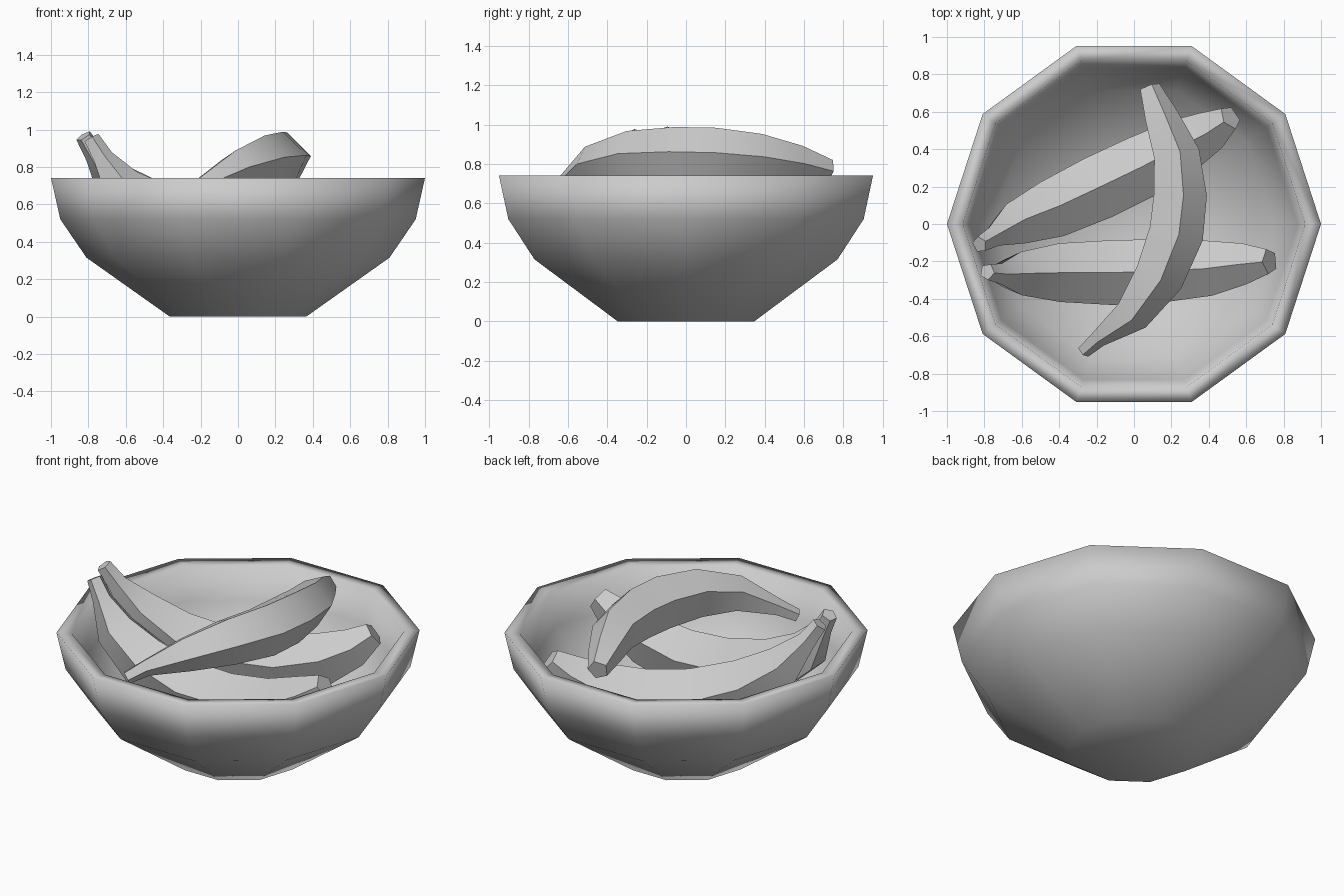
import bpy, math
from mathutils import Vector

if "Cube" in bpy.data.objects:
    bpy.data.objects.remove(bpy.data.objects["Cube"])


def make_object(name, verts, faces):
    mesh = bpy.data.meshes.new(name)
    mesh.from_pydata(verts, [], faces)
    mesh.update()
    ob = bpy.data.objects.new(name, mesh)
    bpy.context.collection.objects.link(ob)
    return ob


def skin(name, rings):
    """Join equal-sized rings of points with quads and cap both ends."""
    n = len(rings[0])
    verts = [p for ring in rings for p in ring]
    faces = [(i * n + j, i * n + (j + 1) % n, (i + 1) * n + (j + 1) % n, (i + 1) * n + j)
             for i in range(len(rings) - 1) for j in range(n)]
    last = (len(rings) - 1) * n
    faces.append(tuple(reversed(range(n))))
    faces.append(tuple(range(last, last + n)))
    return make_object(name, verts, faces)


# Bowl: ten-sided profile, up the outside, over the rim, down the inside
profile = [(0.365, 0), (0.81, 0.315), (0.95, 0.52), (1.0, 0.742),
           (0.915, 0.735), (0.875, 0.54), (0.75, 0.36), (0.34, 0.07)]
bowl = skin("bowl", [[(r * math.cos(k * math.tau / 10), r * math.sin(k * math.tau / 10), z)
                      for k in range(10)] for r, z in profile])
for poly in bowl.data.polygons:
    poly.use_smooth = True

# Bananas: five-sided section swept from stem to tip, one ridge facing up
RADII = [0.045, 0.058, 0.122, 0.165, 0.182, 0.178, 0.155, 0.115, 0.07]


def banana(name, path, thickness=1.0, up=(0, 0, 1), lean=(0, 0, 0)):
    pts = [Vector(p) for p in path]
    last = len(pts) - 1
    rings = []
    for i, p in enumerate(pts):
        t = (pts[min(i + 1, last)] - pts[max(i - 1, 0)]).normalized()
        ref = Vector(up) + Vector(lean) * (2 * i / last - 1)
        ridge = (ref - ref.dot(t) * t).normalized()
        side = t.cross(ridge)
        r = RADII[i] * thickness
        rings.append([p + r * (math.cos(k * math.tau / 5) * ridge +
                               math.sin(k * math.tau / 5) * side) for k in range(5)])
    ob = skin(name, rings)
    bpy.ops.object.select_all(action='DESELECT')
    ob.select_set(True)
    bpy.context.view_layer.objects.active = ob
    bpy.ops.object.shade_smooth_by_angle(angle=math.radians(35))


banana("banana_back", [
    (-0.825, -0.11, 0.965), (-0.76, -0.075, 0.86), (-0.655, -0.01, 0.71),
    (-0.46, 0.07, 0.56), (-0.2, 0.19, 0.46), (0.05, 0.31, 0.44),
    (0.28, 0.43, 0.49), (0.43, 0.51, 0.57), (0.515, 0.57, 0.65)])

banana("banana_front", [
    (-0.785, -0.255, 0.955), (-0.725, -0.265, 0.85), (-0.63, -0.265, 0.69),
    (-0.42, -0.26, 0.54), (-0.13, -0.26, 0.45), (0.15, -0.25, 0.44),
    (0.42, -0.235, 0.5), (0.61, -0.21, 0.6), (0.725, -0.2, 0.68)])

banana("banana_top", [
    (-0.27, -0.68, 0.65), (-0.19, -0.61, 0.705), (-0.01, -0.48, 0.79),
    (0.13, -0.28, 0.83), (0.22, -0.05, 0.835), (0.24, 0.15, 0.835),
    (0.22, 0.37, 0.825), (0.14, 0.57, 0.8), (0.08, 0.73, 0.765)],
    thickness=0.85, up=(0.14, 0, 1), lean=(0.1, 0.42, 0))
